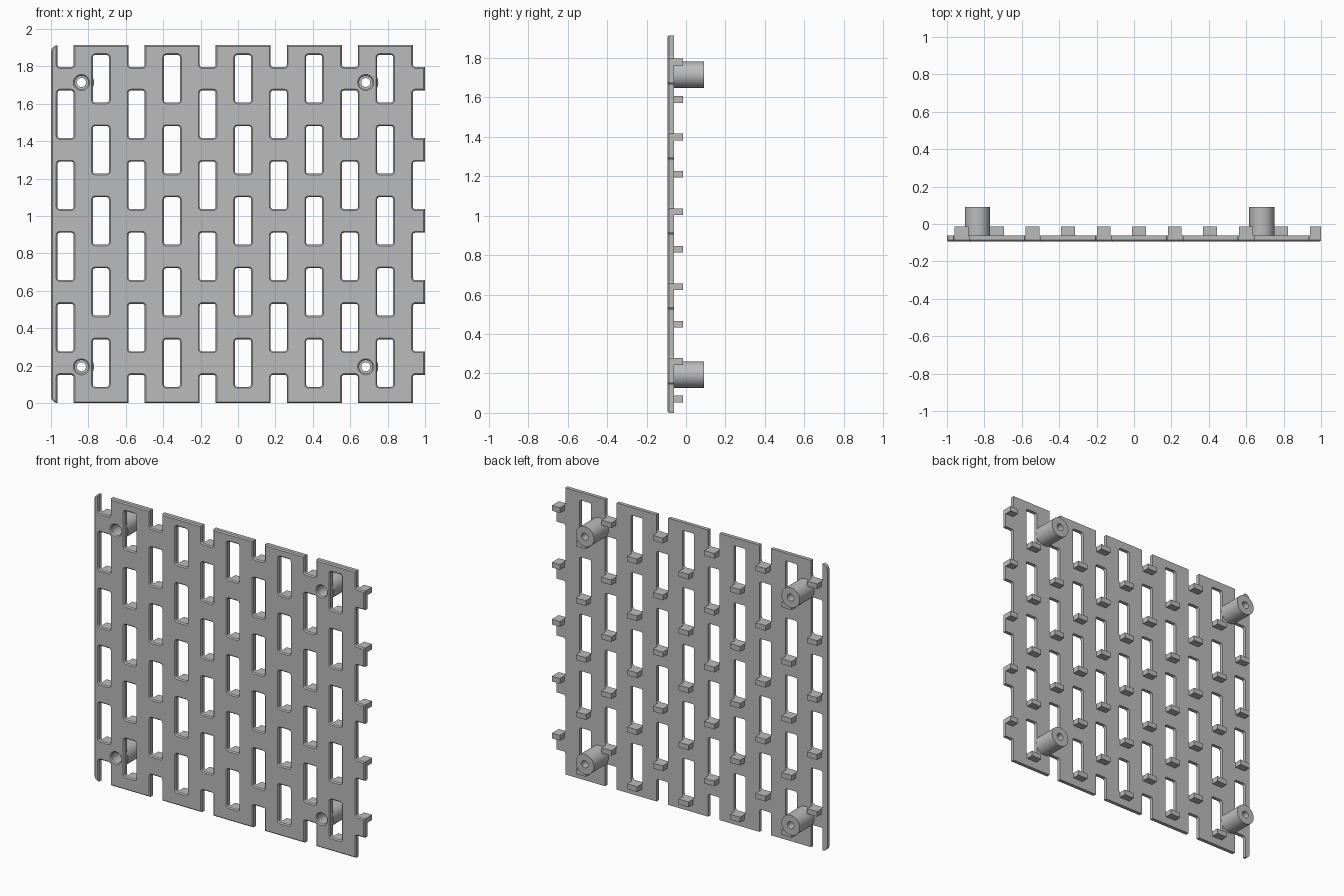
import bpy, bmesh, math

if "Cube" in bpy.data.objects:
    bpy.data.objects.remove(bpy.data.objects["Cube"])

FRONT, BACK = -0.093, -0.062      # panel faces
HOOK_Y, BOSS_Y = -0.014, 0.092    # ends of hooks and bosses
H = 1.914                         # panel height
PITCH, SLOT_W, SLOT_H = 0.38, 0.086, 0.254
CH = 0.007                        # front edge chamfer

grey = bpy.data.materials.new("grey plastic")
grey.diffuse_color = (0.5, 0.5, 0.5, 1)
grey.use_nodes = True
grey.node_tree.nodes["Principled BSDF"].inputs["Base Color"].default_value = grey.diffuse_color


def rounded_rect(cx, cz, w, h, r, y, n=3):
    pts = []
    for k, (sx, sz) in enumerate([(1, 1), (-1, 1), (-1, -1), (1, -1)]):
        for i in range(n + 1):
            a = math.pi / 2 * (k + i / n)
            pts.append((cx + sx * (w / 2 - r) + r * math.cos(a), y,
                        cz + sz * (h / 2 - r) + r * math.sin(a)))
    return pts


def circle(cx, cz, r, y, n=40):
    return [(cx + r * math.cos(2 * math.pi * i / n), y,
             cz + r * math.sin(2 * math.pi * i / n)) for i in range(n)]


def loft(bm, loops, closed=False):
    """Skin a stack of loops; cap the ends, or join last to first."""
    rings = [[bm.verts.new(p) for p in loop] for loop in loops]
    n = len(rings[0])
    pairs = list(zip(rings, rings[1:]))
    if closed:
        pairs.append((rings[-1], rings[0]))
    else:
        bm.faces.new(rings[0])
        bm.faces.new(rings[-1])
    for a, b in pairs:
        for i in range(n):
            j = (i + 1) % n
            bm.faces.new((a[i], a[j], b[j], b[i]))


def finish(bm, name):
    bmesh.ops.recalc_face_normals(bm, faces=bm.faces)
    me = bpy.data.meshes.new(name)
    bm.to_mesh(me)
    bm.free()
    me.materials.append(grey)
    ob = bpy.data.objects.new(name, me)
    bpy.context.collection.objects.link(ob)
    return ob


# Slot centres: two interleaved staggered grids
slots = [(-0.922 + PITCH * i, 0.024 + PITCH * j) for i in range(6) for j in range(6)]
slots += [(-0.733 + PITCH * i, 0.214 + PITCH * j) for i in range(5) for j in range(5)]
bosses = [(x, z) for x in (-0.837, 0.683) for z in (0.194, 1.714)]

# Panel with rounded corners and a chamfered front edge
bm = bmesh.new()
loft(bm, [rounded_rect(0, H / 2, 2 - 2 * CH, H - 2 * CH, 0.028, FRONT),
          rounded_rect(0, H / 2, 2, H, 0.035, FRONT + CH),
          rounded_rect(0, H / 2, 2, H, 0.035, BACK)])
panel = finish(bm, "panel")

# Cutter for slots (flared at the front) and screw holes
E = 0.01
bm = bmesh.new()
for x, z in slots:
    loft(bm, [rounded_rect(x, z, SLOT_W + 2 * E, SLOT_H + 2 * E, 0.012 + E, FRONT + CH - E),
              rounded_rect(x, z, SLOT_W, SLOT_H, 0.012, FRONT + CH),
              rounded_rect(x, z, SLOT_W, SLOT_H, 0.012, BACK + 0.02)])
for x, z in bosses:
    loft(bm, [circle(x, z, 0.036 + E, FRONT + CH - E),
              circle(x, z, 0.036, FRONT + CH),
              circle(x, z, 0.036, BACK + 0.02)])
cutter = finish(bm, "slot_cutter")
cutter.hide_render = True
cutter.hide_viewport = True
mod = panel.modifiers.new("slots", 'BOOLEAN')
mod.operation = 'DIFFERENCE'
mod.solver = 'EXACT'
mod.object = cutter

# Hooks: small ledges behind the lower edge of every slot
bm = bmesh.new()
for x, z in slots:
    top = z - SLOT_H / 2
    if top < 0:
        continue
    x0, x1 = x - 0.037, min(x + 0.037, 1.0)
    loft(bm, [[(x0, y, top - 0.035), (x1, y, top - 0.035), (x1, y, top), (x0, y, top)]
              for y in (BACK - 0.002, HOOK_Y)])
finish(bm, "hooks")

# Hollow screw bosses with a counterbore from the front
bm = bmesh.new()
for x, z in bosses:
    loft(bm, [circle(x, z, r, y) for r, y in (
        (0.067, BACK), (0.067, BOSS_Y), (0.024, BOSS_Y),
        (0.024, 0.04), (0.036, 0.04), (0.036, BACK))], closed=True)
boss = finish(bm, "screw_bosses")
bpy.context.view_layer.objects.active = boss
boss.select_set(True)
bpy.ops.object.shade_smooth_by_angle(angle=math.radians(30))
